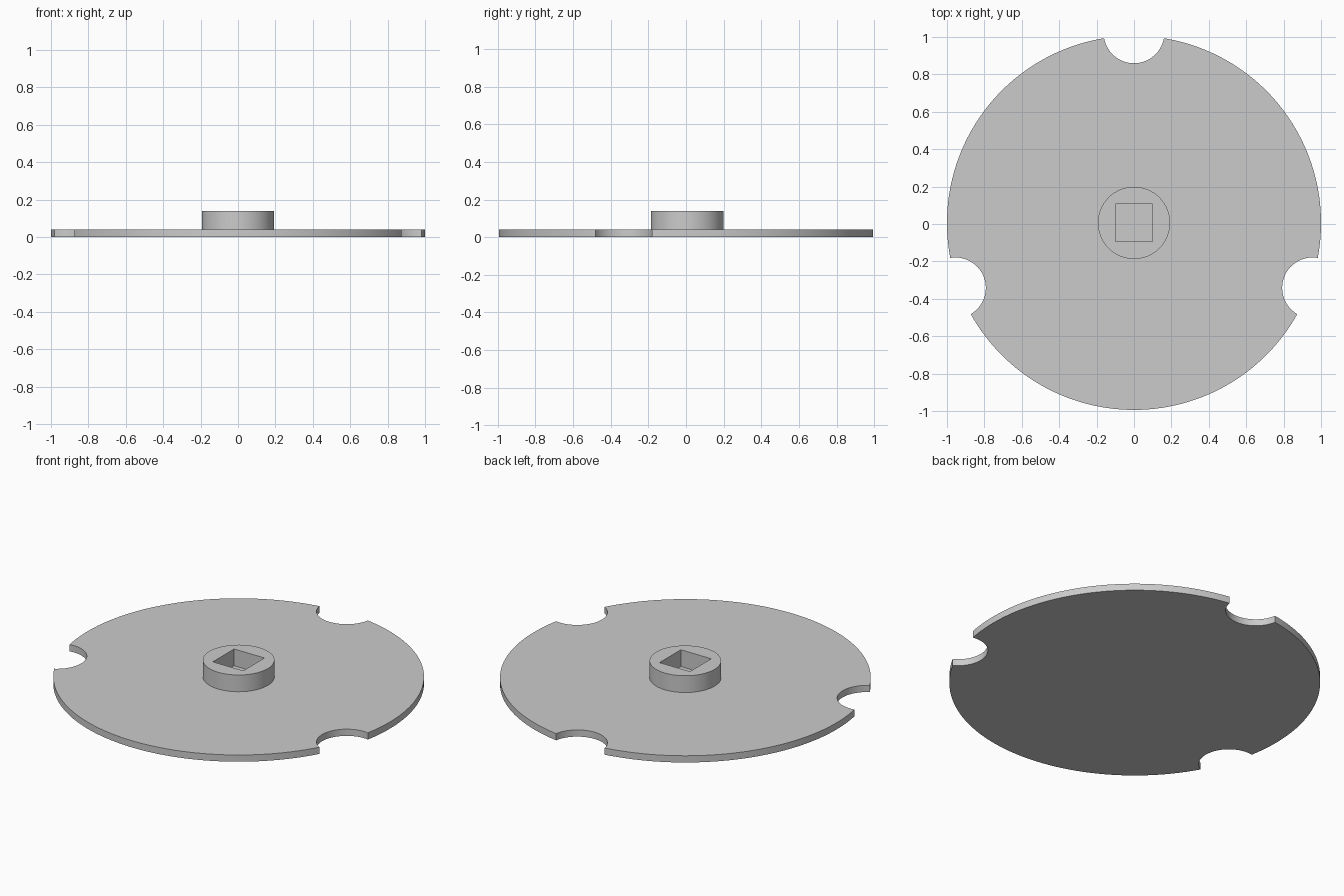
import bpy, bmesh, math
from math import sin, cos, pi

if "Cube" in bpy.data.objects:
    bpy.data.objects.remove(bpy.data.objects["Cube"])

CY = 0.006                      # disc axis sits slightly off the bounding-box centre
DISC_TOP, HUB_TOP = 0.04, 0.14
HUB_R, HOLE_HALF = 0.193, 0.1
NOTCH_R, NOTCH_DIST = 0.1625, 1.016
NOTCH_ANGLES = [math.radians(a) for a in (90, 200, 340)]

grey = bpy.data.materials.new("light_grey")
grey.diffuse_color = (0.6, 0.6, 0.6, 1)
grey.use_nodes = True
grey.node_tree.nodes["Principled BSDF"].inputs["Base Color"].default_value = grey.diffuse_color


def arc(cx, cy, r, a0, a1, n):
    """Points along an arc, leaving out the last one."""
    return [(cx + r * cos(a0 + (a1 - a0) * i / n),
             cy + r * sin(a0 + (a1 - a0) * i / n)) for i in range(n)]


def prism(name, loops, z0, z1, bottom):
    """Filled outline (further loops are holes) with walls down to z0."""
    bm = bmesh.new()
    edges = []
    for loop in loops:
        vs = [bm.verts.new((x, y + CY, z1)) for x, y in loop]
        edges += [bm.edges.new((vs[i - 1], vs[i])) for i in range(len(vs))]
    if len(loops) == 1:
        bm.faces.new(vs)
    else:
        bmesh.ops.triangle_fill(bm, edges=edges, use_beauty=True, normal=(0, 0, 1))
        bmesh.ops.dissolve_degenerate(bm, edges=bm.edges[:], dist=1e-6)
    rim = [e for e in bm.edges if e.is_boundary]
    ext = bmesh.ops.extrude_edge_only(bm, edges=rim)["geom"]
    low = [g for g in ext if isinstance(g, bmesh.types.BMVert)]
    bmesh.ops.translate(bm, verts=low, vec=(0, 0, z0 - z1))
    if bottom:
        bmesh.ops.contextual_create(
            bm, geom=[g for g in ext if isinstance(g, bmesh.types.BMEdge)])
    bmesh.ops.recalc_face_normals(bm, faces=bm.faces[:])
    # make sure the top looks upward
    bm.normal_update()
    top = next(f for f in bm.faces if abs(f.normal.z) > 0.9
               and f.calc_center_median().z > z1 - 1e-4)
    if top.normal.z < 0:
        bmesh.ops.reverse_faces(bm, faces=bm.faces[:])
    me = bpy.data.meshes.new(name)
    bm.to_mesh(me)
    bm.free()
    me.materials.append(grey)
    ob = bpy.data.objects.new(name, me)
    bpy.context.collection.objects.link(ob)
    bpy.ops.object.select_all(action='DESELECT')
    ob.select_set(True)
    bpy.context.view_layer.objects.active = ob
    bpy.ops.object.shade_smooth_by_angle(angle=math.radians(30))
    return ob


# disc outline: three round notches joined by rim arcs
half = math.acos((1 + NOTCH_DIST ** 2 - NOTCH_R ** 2) / (2 * NOTCH_DIST))
turn = math.atan2(sin(half), cos(half) - NOTCH_DIST)
outline = []
for i, phi in enumerate(NOTCH_ANGLES):
    nxt = NOTCH_ANGLES[(i + 1) % 3] + (2 * pi if i == 2 else 0)
    outline += arc(NOTCH_DIST * cos(phi), NOTCH_DIST * sin(phi), NOTCH_R,
                   phi - turn, phi + turn - 2 * pi, 28)
    outline += arc(0, 0, 1, phi + half, nxt - half, 56)
prism("notched_disc", [outline], 0, DISC_TOP, True)

# hub with a square socket whose floor is the disc top
h = HOLE_HALF
prism("socket_hub", [arc(0, 0, HUB_R, 0, 2 * pi, 64),
                     [(-h, -h), (h, -h), (h, h), (-h, h)]],
      DISC_TOP, HUB_TOP, False)
